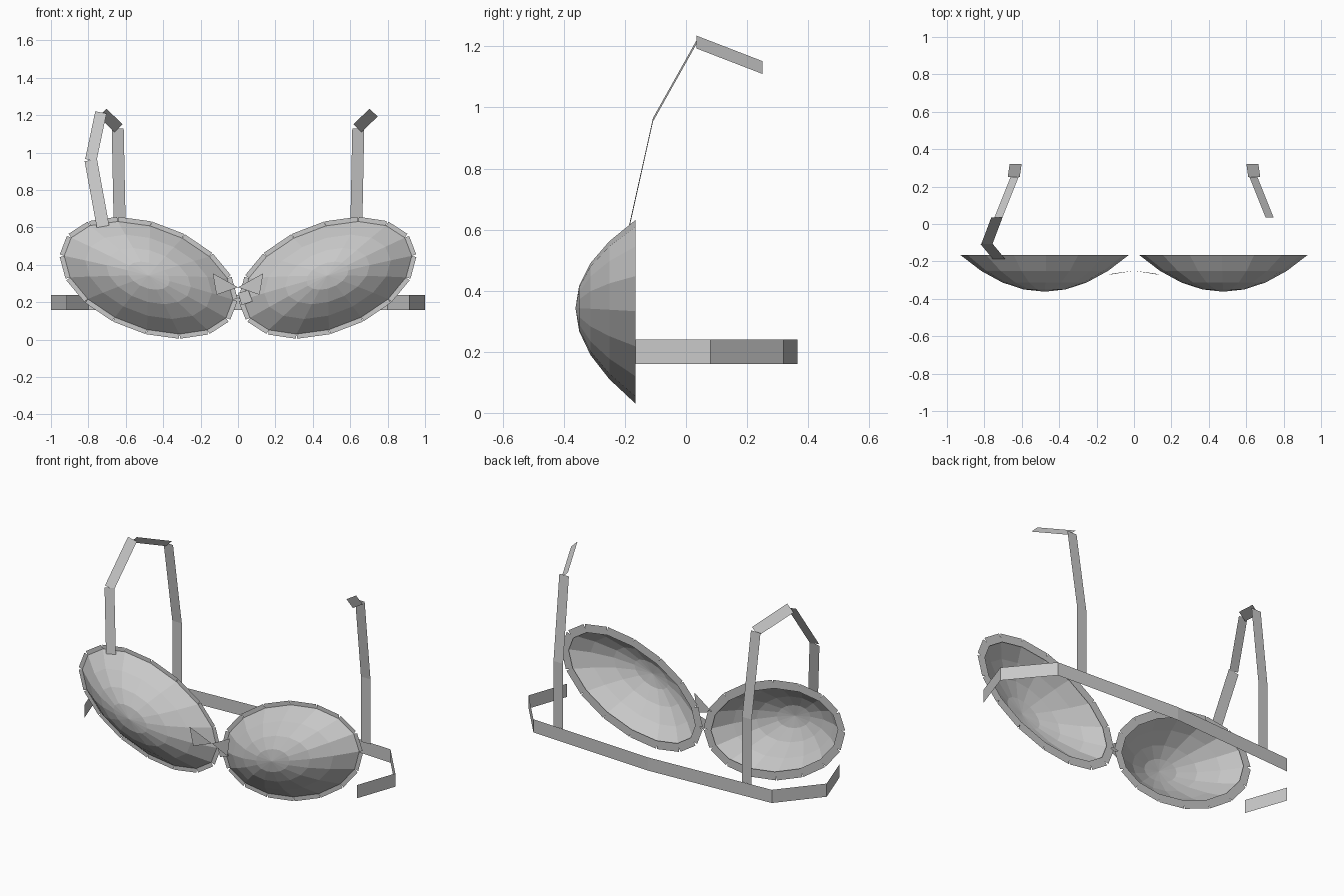
import bpy, bmesh, math
from mathutils import Vector

cube = bpy.data.objects.get("Cube")
if cube:
    bpy.data.objects.remove(cube, do_unlink=True)

GREY = (0.58, 0.58, 0.58, 1.0)
fabric = bpy.data.materials.new("grey fabric")
fabric.use_nodes = True
fabric.diffuse_color = GREY
bsdf = next(n for n in fabric.node_tree.nodes if n.type == 'BSDF_PRINCIPLED')
bsdf.inputs["Base Color"].default_value = GREY
bsdf.inputs["Roughness"].default_value = 0.8


def add_object(name, bm):
    mesh = bpy.data.meshes.new(name)
    bm.to_mesh(mesh)
    bm.free()
    mesh.materials.append(fabric)
    obj = bpy.data.objects.new(name, mesh)
    bpy.context.collection.objects.link(obj)
    return obj


def add_faces(name, faces, side=1):
    """Flat cloth pieces; side -1 mirrors them across x."""
    bm = bmesh.new()
    for corners in faces:
        bm.faces.new([bm.verts.new((side * x, y, z)) for x, y, z in corners])
    return add_object(name, bm)


def strip(a, b, half):
    """One straight piece of ribbon from a to b, half = half-width vector."""
    a, b, half = Vector(a), Vector(b), Vector(half)
    return [a - half, b - half, b + half, a + half]


def ribbon(points, half):
    return [strip(a, b, half) for a, b in zip(points, points[1:])]


# Tilted oval that outlines each cup
SEGMENTS, RINGS = 16, 4
RIM_Y, DEPTH = -0.165, 0.197
CENTRE = Vector((0.478, RIM_Y, 0.331))
AXIS_A = Vector((0.165, 0, 0.301))
AXIS_B = Vector((-0.42, 0, -0.002))


def oval(i, r=1.0):
    t = math.tau * i / SEGMENTS
    bulge = 1 - r * r
    offset = (AXIS_A * math.cos(t) + AXIS_B * math.sin(t)) * r
    return CENTRE + offset + Vector((0, -DEPTH * bulge, 0.012 * bulge))


def build_cup(name, side):
    """Faceted bowl with a parabolic profile."""
    bm = bmesh.new()
    flip = Vector((side, 1, 1))
    rings = [[bm.verts.new(oval(i, k / RINGS) * flip) for i in range(SEGMENTS)]
             for k in range(RINGS, 0, -1)]
    apex = bm.verts.new(oval(0, 0) * flip)
    for i in range(SEGMENTS):
        j = (i + 1) % SEGMENTS
        for outer, inner in zip(rings, rings[1:]):
            bm.faces.new((outer[i], outer[j], inner[j], inner[i]))
        bm.faces.new((rings[-1][i], rings[-1][j], apex))
    bmesh.ops.recalc_face_normals(bm, faces=bm.faces[:])
    return add_object(name, bm)


def rim_faces():
    """Straight trim pieces laid along each edge of the oval."""
    faces = []
    for i in range(SEGMENTS):
        a, b = oval(i), oval(i + 1)
        d = (b - a).normalized()
        faces.append(strip(a, b, Vector((-d.z, 0, d.x)) * 0.025))
    return faces


# Strap paths on the +x side
BACK_STRAP = [(0.633, 0.32, 0.235), (0.633, 0.32, 0.63), (0.643, 0.25, 1.13)]
SHOULDER = strip((0.639, 0.25, 1.131), (0.725, 0.035, 1.214), (0.0215, 0, -0.021))
FRONT_STRAP = [
    strip((0.733, 0.035, 1.215), (0.787, -0.108, 0.96), (0.03, 0, 0.006)),
    strip((0.787, -0.108, 0.96), (0.722, -0.187, 0.605), (0.033, 0, -0.006)),
]

for side, word in ((1, "left"), (-1, "right")):
    build_cup(word + "_cup", side)
    add_faces(word + "_cup_rim", rim_faces(), side)
    add_faces(word + "_back_strap", ribbon(BACK_STRAP, (0.032, 0, 0)), side)
    add_faces(word + "_shoulder_strap", [SHOULDER], side)

# Only the right strap continues down to its cup
add_faces("right_front_strap", FRONT_STRAP, -1)

# Band round the back
half_band = [(0.914, RIM_Y, 0.2), (1.0, 0.08, 0.2), (0.8, 0.32, 0.2), (0, 0.365, 0.2)]
full_band = half_band + [(-x, y, z) for x, y, z in reversed(half_band[:-1])]
add_faces("back_band", ribbon(full_band, (0, 0, 0.04)))

# Bow between the cups: two loops and a tail
loop = [(0.0, -0.25, 0.28), (0.115, -0.265, 0.24), (0.135, -0.272, 0.355)]
add_faces("bow_left_loop", [loop], 1)
add_faces("bow_right_loop", [loop], -1)
add_faces("bow_tail", [[(0, -0.2, 0.25), (0.055, -0.2, 0.265),
                        (0.077, -0.2, 0.205), (0.02, -0.2, 0.185)]])
